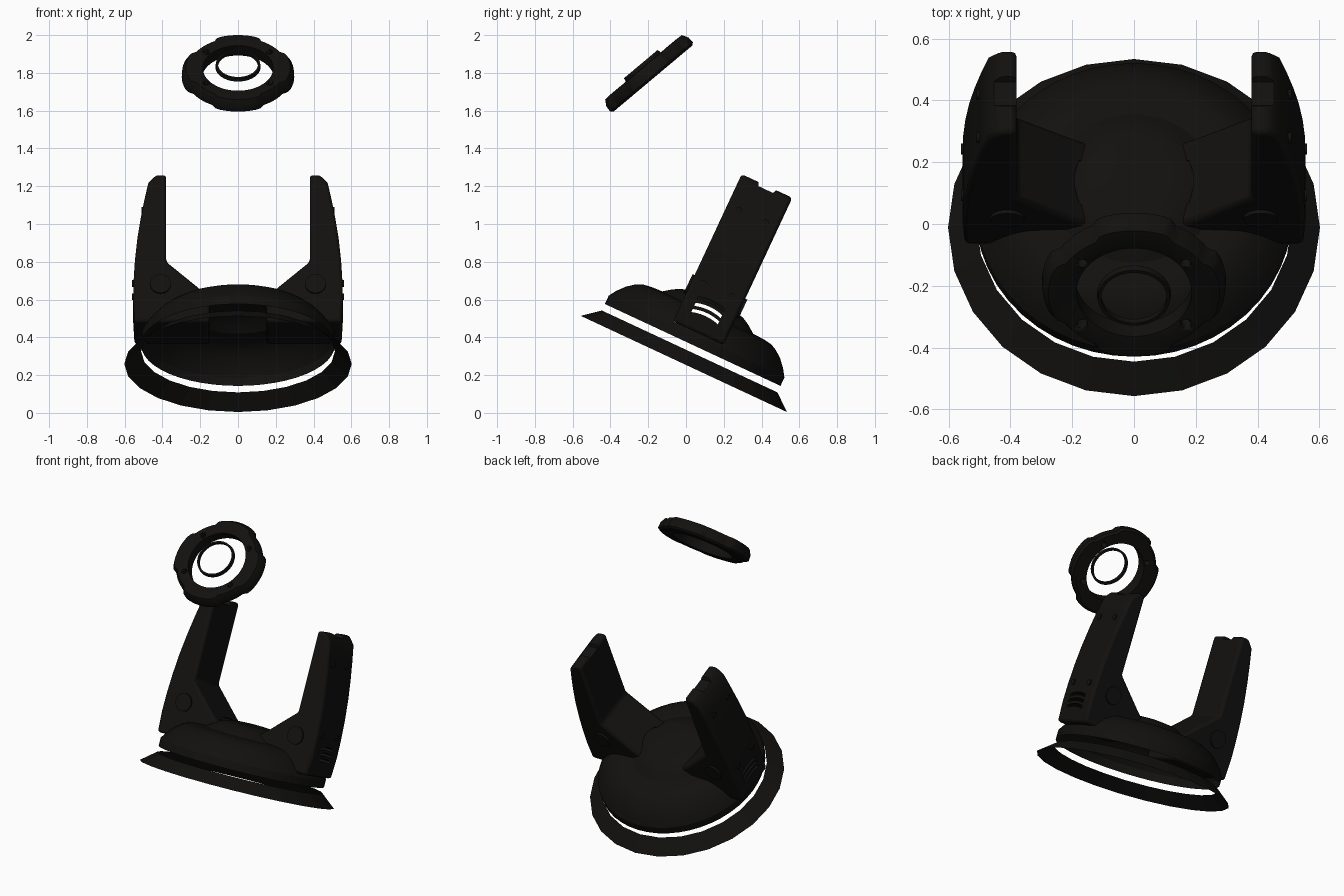
import bpy, bmesh, math
from mathutils import Matrix

if "Cube" in bpy.data.objects:
    bpy.data.objects.remove(bpy.data.objects["Cube"])

black = bpy.data.materials.new("black_plastic")
black.diffuse_color = (0.006, 0.0055, 0.005, 1)
black.use_nodes = True
black.node_tree.nodes["Principled BSDF"].inputs["Base Color"].default_value = black.diffuse_color
CY = -0.12                                           # stand axis in the tilted frame
STAND = Matrix.Rotation(math.radians(-25), 4, 'X') @ Matrix.Translation((0, CY, 0))
HEAD = Matrix.Translation((0, -0.175, 1.77)) @ Matrix.Rotation(math.radians(40), 4, 'X')


def finish(bm, name, frame, smooth=True, normals=True):
    if normals:
        bmesh.ops.recalc_face_normals(bm, faces=bm.faces)
    me = bpy.data.meshes.new(name)
    bm.to_mesh(me)
    bm.free()
    ob = bpy.data.objects.new(name, me)
    bpy.context.collection.objects.link(ob)
    me.materials.append(black)
    ob.matrix_world = frame
    if smooth:
        bpy.ops.object.select_all(action='DESELECT')
        ob.select_set(True)
        bpy.context.view_layer.objects.active = ob
        bpy.ops.object.shade_smooth_by_angle(angle=math.radians(30))
    return ob


def lathe(profile, n, closed=False, radius=lambda r, a: r):
    """Revolve (r, z) points about z."""
    bm = bmesh.new()
    rows = [[bm.verts.new((radius(r, t) * math.cos(t), radius(r, t) * math.sin(t), z))
             for t in [2 * math.pi * i / n for i in range(n)]] for r, z in profile]
    pairs = list(zip(rows, rows[1:])) + ([(rows[-1], rows[0])] if closed else [])
    for a, b in pairs:
        for i in range(n):
            j = (i + 1) % n
            bm.faces.new((a[i], a[j], b[j], b[i]))
    bmesh.ops.remove_doubles(bm, verts=bm.verts, dist=1e-5)
    return bm


def prism(points, offset):
    """Extrude a closed polygon of 3D points by an offset."""
    bm = bmesh.new()
    f = bm.faces.new([bm.verts.new(p) for p in points])
    top = bmesh.ops.extrude_face_region(bm, geom=[f])['geom']
    bmesh.ops.translate(bm, vec=offset, verts=[e for e in top if isinstance(e, bmesh.types.BMVert)])
    return bm


def cylinder(name, frame, loc, r, depth, axis, n=24):
    bm = bmesh.new()
    bmesh.ops.create_cone(bm, cap_ends=True, segments=n, radius1=r, radius2=r, depth=depth)
    rot = {'X': Matrix.Rotation(math.pi / 2, 4, 'Y'), 'Y': Matrix.Rotation(math.pi / 2, 4, 'X'),
           'Z': Matrix.Identity(4)}[axis]
    bmesh.ops.transform(bm, matrix=Matrix.Translation(loc) @ rot, verts=bm.verts)
    return finish(bm, name, frame)


def cut(ob, cutter):
    m = ob.modifiers.new("cut", 'BOOLEAN')
    m.operation, m.solver, m.object = 'DIFFERENCE', 'EXACT', cutter
    cutter.hide_render = True
    cutter.hide_set(True)


# Base skirt: open 24-sided cone band
finish(lathe([(0.602, 0.23), (0.513, 0.303)], 24), "base_skirt", STAND, smooth=False)

# Domed housing, open below and opened where the arms pass through it
dome = lathe([(0.513, 0.341), (0.513, 0.39), (0.487, 0.43), (0.45, 0.472), (0.41, 0.503), (0.375, 0.52),
              (0.325, 0.527), (0.265, 0.53), (0.225, 0.56), (0.18, 0.585), (0.12, 0.597), (0, 0.6)], 48)
for co, no in [((0, 0.14, 0), (0, 1, 0)), ((0, -0.14, 0), (0, 1, 0)), ((0.2, 0, 0), (1, 0, 0)),
               ((-0.2, 0, 0), (1, 0, 0)), ((0, 0, 0.41), (0, 0, 1))]:
    bmesh.ops.bisect_plane(dome, geom=dome.verts[:] + dome.edges[:] + dome.faces[:],
                           plane_co=co, plane_no=no)
gone = []
for f in dome.faces:
    c = f.calc_center_median()
    if abs(c.y) < 0.14 and abs(c.x) > 0.2 and c.z > 0.41:
        gone.append(f)
bmesh.ops.delete(dome, geom=gone, context='FACES')
finish(dome, "domed_housing", STAND)

# Vent slot cutters (bowed strips through both arms) and top groove cutter
slots = []
for w in (0.577, 0.541, 0.505):
    vs = [-0.08 + 0.155 * i / 6 for i in range(7)]
    bow = [0.012 * (1 - ((v + 0.0025) / 0.0775) ** 2) for v in vs]
    pts = [(-0.8, v, w + b - 0.009) for v, b in zip(vs, bow)]
    pts += [(-0.8, v, w + b + 0.009) for v, b in reversed(list(zip(vs, bow)))]
    slots.append(finish(prism(pts, (1.6, 0, 0)), "vent_cutter", STAND, False))
groove = finish(prism([(-0.8, -0.065, 1.3), (-0.8, -0.04, 1.25), (-0.8, 0.045, 1.25), (-0.8, 0.07, 1.3)],
                      (1.6, 0, 0)), "groove_cutter", STAND, False)

# Two arms with inner wedge feet, bolts and round pivot caps
outline = [(0.38, 1.27), (0.435, 1.27), (0.475, 1.225), (0.495, 1.13), (0.515, 1.02), (0.533, 0.9),
           (0.546, 0.77), (0.553, 0.65), (0.555, 0.54), (0.548, 0.41), (0.15, 0.41), (0.15, 0.565),
           (0.2, 0.604), (0.38, 0.765)]
for s, side in ((1, "right"), (-1, "left")):
    arm = finish(prism([(s * x, -0.147, w) for x, w in outline], (0, 0.296, 0)), side + "_arm", STAND)
    bev = arm.modifiers.new("bevel", 'BEVEL')
    bev.width, bev.segments, bev.angle_limit = 0.016, 2, math.radians(40)
    for c in slots + [groove]:
        cut(arm, c)
    for v, x, w in ((-0.08, 0.5, 1.09), (0.075, 0.5, 1.09), (-0.085, 0.55, 0.66), (0.08, 0.55, 0.66)):
        cylinder(side + "_arm_bolt", STAND, (s * x, v, w), 0.018, 0.02, 'X', 12)
    for v in (-0.147, 0.149):
        cylinder(side + "_pivot_cap", STAND, (s * 0.41, v, 0.626), 0.055, 0.024, 'Y')


# Floating lamp head: lobed ring with four small holes
def lobed(r, a):
    if r < 0.2:
        return r
    d = abs((a + math.pi / 4) % (math.pi / 2) - math.pi / 4)   # angle from nearest lobe centre
    k = min(max((math.degrees(d) - 24) / 6, 0), 1)
    side = 0.012 * math.cos(a) ** 2
    return r + side - 0.02 * k


head = finish(lathe([(0.19, 0), (0.272, 0), (0.286, 0.012), (0.284, 0.045), (0.265, 0.078), (0.23, 0.08),
                     (0.186, 0.072)], 72, True, lobed), "head_ring", HEAD)
for sx in (1, -1):
    for sy in (1, -1):
        cut(head, cylinder("hole_cutter", HEAD, (sx * 0.168, sy * 0.128, 0.04), 0.017, 0.3, 'Z', 16))

# Thin inner lens ring standing slightly proud
finish(lathe([(0.106, 0.08), (0.12, 0.08), (0.117, 0.1), (0.106, 0.1)], 48, True), "lens_ring", HEAD)
